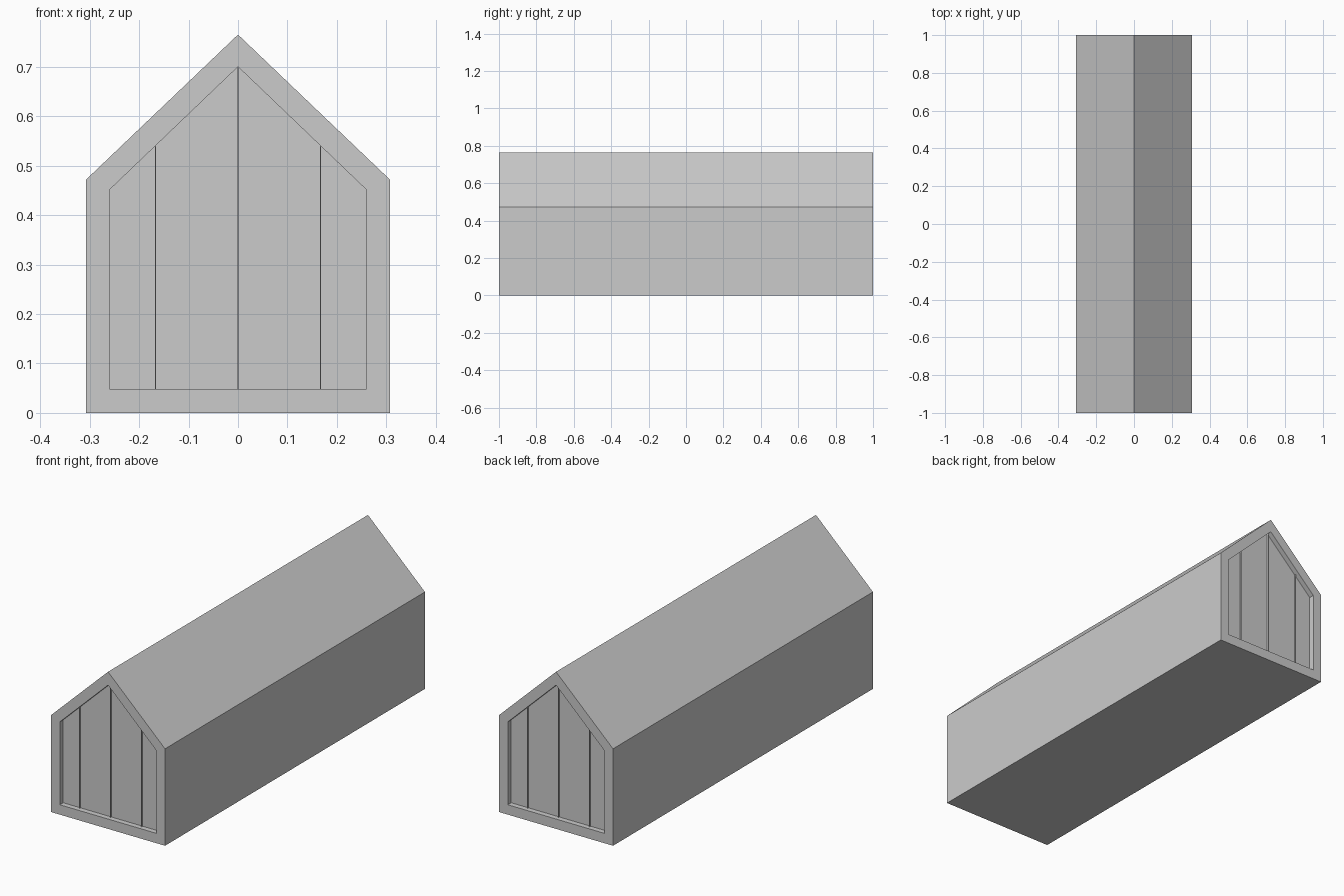
import bpy, bmesh

if "Cube" in bpy.data.objects:
    bpy.data.objects.remove(bpy.data.objects["Cube"])

LENGTH = 2.0
RECESS = 0.026


def house(w, base, eave, ridge):
    return [(-w, base), (w, base), (w, eave), (0, ridge), (-w, eave)]


OUTER = house(0.307, 0.0, 0.472, 0.765)
INNER = house(0.26, 0.048, 0.451, 0.70)


def finish(name, bm):
    bmesh.ops.recalc_face_normals(bm, faces=bm.faces)
    mesh = bpy.data.meshes.new(name)
    bm.to_mesh(mesh)
    bm.free()
    obj = bpy.data.objects.new(name, mesh)
    bpy.context.collection.objects.link(obj)
    return obj


def prism(name, profile, y0, y1):
    bm = bmesh.new()
    a = [bm.verts.new((x, y0, z)) for x, z in profile]
    b = [bm.verts.new((x, y1, z)) for x, z in profile]
    n = len(profile)
    bm.faces.new(a)
    bm.faces.new(b[::-1])
    for i in range(n):
        j = (i + 1) % n
        bm.faces.new((a[i], a[j], b[j], b[i]))
    return finish(name, bm)


# House-shaped tube: walls, floor and gabled roof
bm = bmesh.new()
rings = [[bm.verts.new((x, y, z)) for x, z in prof]
         for prof, y in ((OUTER, -LENGTH / 2), (OUTER, LENGTH / 2),
                         (INNER, LENGTH / 2), (INNER, -LENGTH / 2))]
for k in range(4):
    r, s = rings[k], rings[(k + 1) % 4]
    for i in range(5):
        j = (i + 1) % 5
        bm.faces.new((r[i], r[j], s[j], s[i]))
finish("house_shell", bm)

# Recessed end panels with thin upright seam ribs
for side, label in ((-1, "front"), (1, "back")):
    face = side * (LENGTH / 2 - RECESS)
    prism(label + "_panel", INNER, face, face - side * 0.03)
    for n, x in enumerate((-0.167, 0.0, 0.167)):
        top = 0.70 - abs(x) * (0.249 / 0.26)
        t = 0.0007
        prism(f"{label}_rib_{n + 1}",
              [(x - t, 0.048), (x + t, 0.048), (x + t, top), (x - t, top)],
              face - side * 0.005, face + side * 0.008)
